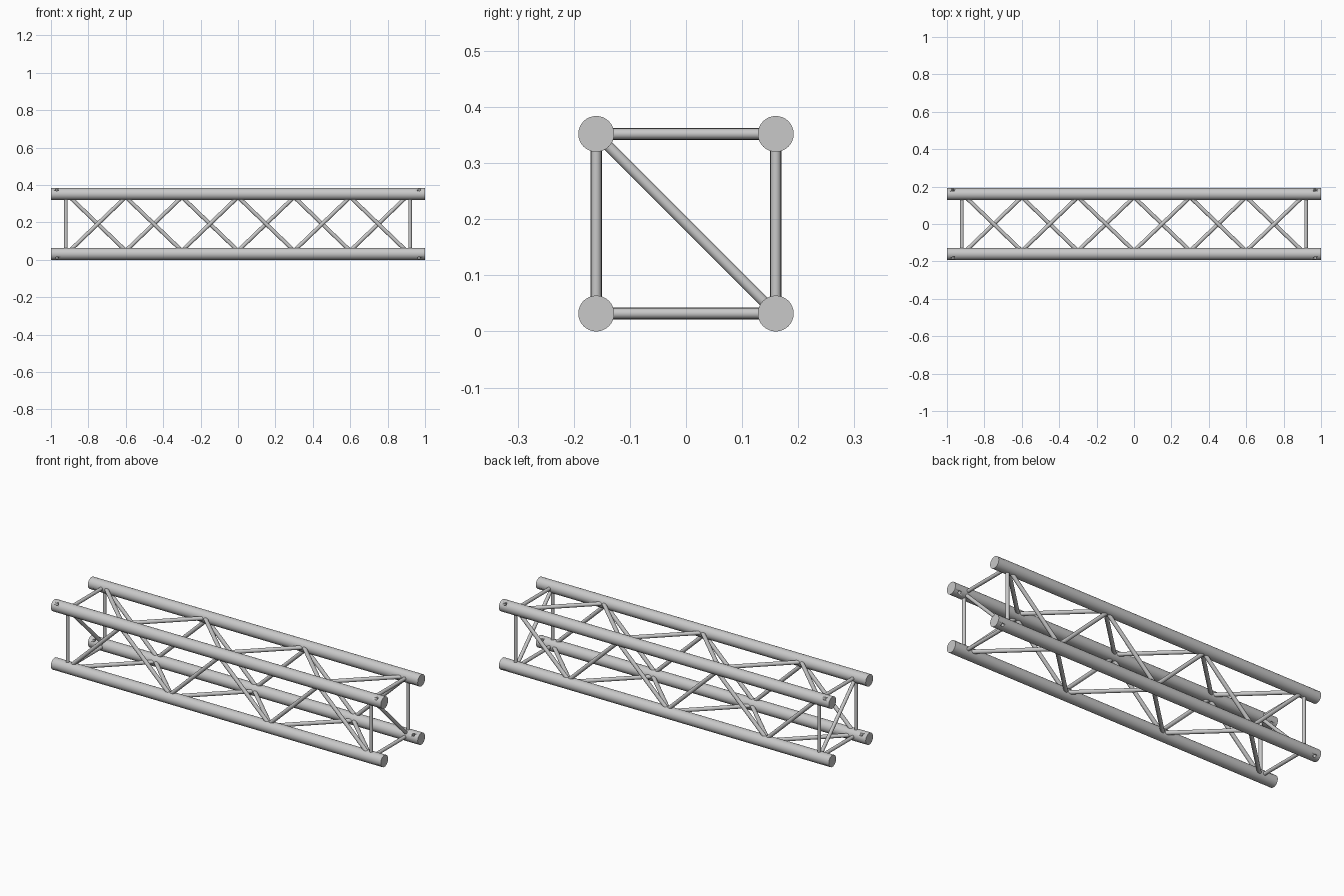
import bpy
import math
from mathutils import Vector

if "Cube" in bpy.data.objects:
    bpy.data.objects.remove(bpy.data.objects["Cube"])

HALF = 0.16        # chord offset from the truss axis
MID = 0.192        # height of the truss axis
CHORD_R = 0.032
SLEEVE = 0.945     # where the end connectors start
SIDES = 32

steel = bpy.data.materials.new("light_grey_metal")
steel.diffuse_color = (0.58, 0.58, 0.58, 1)
steel.use_nodes = True
steel.node_tree.nodes["Principled BSDF"].inputs["Base Color"].default_value = steel.diffuse_color


def tube(name, a, b, radius, sides=SIDES):
    """Cylinder from point a to point b."""
    a, b = Vector(a), Vector(b)
    d = b - a
    bpy.ops.mesh.primitive_cylinder_add(
        vertices=sides, radius=radius, depth=d.length, location=(a + b) / 2,
        rotation=d.to_track_quat('Z', 'Y').to_euler())
    ob = bpy.context.object
    ob.name = name
    ob.data.materials.append(steel)
    bpy.ops.object.shade_smooth_by_angle(angle=math.radians(40))
    return ob


def at(x, sy, sz, inset=0.0):
    """Point at a chord (sy, sz = side signs, 0 allowed), pulled toward the axis."""
    return Vector((x, sy * (HALF - inset), MID + sz * (HALF - inset)))


def connector(x0, x1, sy, sz):
    """Solid chord end with a pin hole drilled diagonally through it."""
    ob = tube("end_connector", at(x0, sy, sz), at(x1, sy, sz), CHORD_R)
    c = at(math.copysign(0.968, x0), sy, sz)
    d = Vector((0, sy, sz)).normalized() * 0.06
    cutter = tube("pin_hole_cutter", c - d, c + d, 0.008, 16)
    mod = ob.modifiers.new("pin_hole", 'BOOLEAN')
    mod.operation = 'DIFFERENCE'
    mod.solver = 'EXACT'
    mod.object = cutter
    bpy.context.view_layer.objects.active = ob
    bpy.ops.object.modifier_apply(modifier=mod.name)
    bpy.data.objects.remove(cutter)


# Four main chords with a connector at each end
corners = [(-1, -1), (1, -1), (1, 1), (-1, 1)]
for sy, sz in corners:
    tube("main_chord", at(-SLEEVE, sy, sz), at(SLEEVE, sy, sz), CHORD_R)
    connector(-1, -SLEEVE, sy, sz)
    connector(SLEEVE, 1, sy, sz)

# Zigzag lacing on the four faces; opposite faces run in opposite phase
for i in range(4):
    p, q = corners[i], corners[(i + 1) % 4]
    if p[0] * p[1] < 0:
        p, q = q, p          # p is now front lower or back upper
    for k in range(6):
        x0 = -0.9 + 0.3 * k
        s, e = (p, q) if k % 2 == 0 else (q, p)
        a, b = at(x0, *s), at(x0 + 0.3, *e)
        # stop each bar just inside the chord walls
        a.y, b.y = (a.y, b.y) if s[0] == e[0] else (a.y * 0.9, b.y * 0.9)
        if s[1] != e[1]:
            a.z = MID + (a.z - MID) * 0.9
            b.z = MID + (b.z - MID) * 0.9
        tube("lacing_bar", a, b, 0.0105, 20)

# End frames: a square of bars and one diagonal brace
for x in (-0.92, 0.92):
    for i in range(4):
        tube("end_frame_bar", at(x, *corners[i]), at(x, *corners[(i + 1) % 4]), 0.0095, 20)
    tube("end_frame_brace", at(x, -1, 1), at(x, 1, -1), 0.0095, 20)
